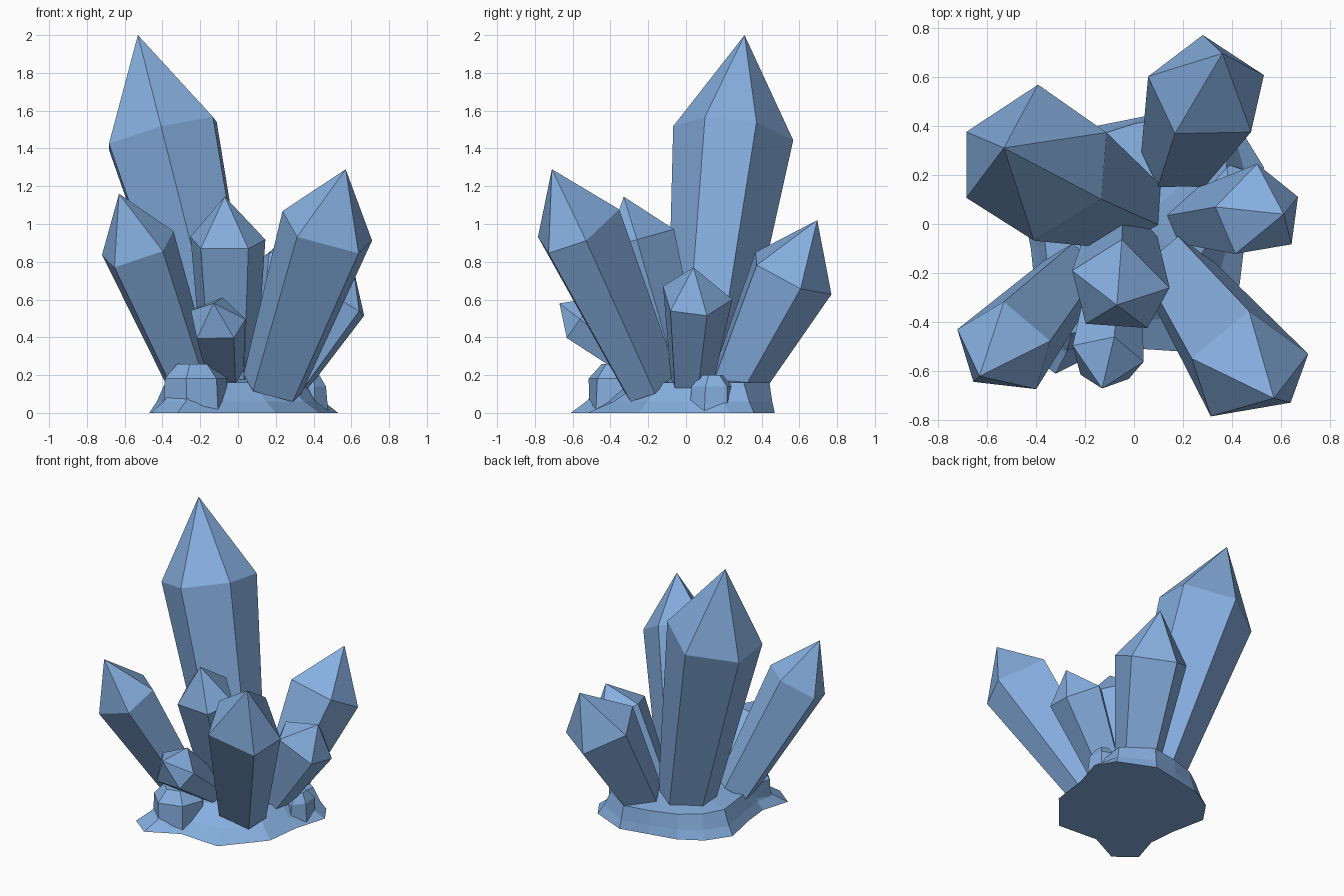
import bpy, bmesh, math, random
from mathutils import Vector

cube = bpy.data.objects.get("Cube")
if cube:
    bpy.data.objects.remove(cube, do_unlink=True)

random.seed(4)
BLUE = (0.235, 0.425, 0.735, 1)
blue = bpy.data.materials.new("crystal_blue")
blue.use_nodes = True
blue.diffuse_color = BLUE
blue.node_tree.nodes["Principled BSDF"].inputs["Base Color"].default_value = BLUE


def finish(name, bm):
    """Turn a bmesh into a flat-shaded blue object."""
    bmesh.ops.recalc_face_normals(bm, faces=bm.faces)
    mesh = bpy.data.meshes.new(name)
    bm.to_mesh(mesh)
    bm.free()
    mesh.materials.append(blue)
    obj = bpy.data.objects.new(name, mesh)
    bpy.context.collection.objects.link(obj)
    return obj


def bridge(bm, low, high):
    n = len(low)
    for i in range(n):
        j = (i + 1) % n
        bm.faces.new((low[i], low[j], high[j], high[i]))


def fan(bm, ring, apex):
    for i in range(len(ring)):
        bm.faces.new((ring[i], ring[(i + 1) % len(ring)], apex))


def crystal(name, base, base_r, shoulder, shoulder_r, tip, corners):
    """Tapered prism with a pointed cap; corners are the edges' compass angles."""
    base, shoulder = Vector(base), Vector(shoulder)
    axis = (shoulder - base).normalized()
    spokes = []
    for angle in corners:
        c, s = math.cos(math.radians(angle)), math.sin(math.radians(angle))
        spokes.append(Vector((c, s, -(c * axis.x + s * axis.y) / axis.z)).normalized())
    bm = bmesh.new()
    low = [bm.verts.new(base + base_r * spoke) for spoke in spokes]
    high = [bm.verts.new(shoulder + shoulder_r * spoke) for spoke in spokes]
    bm.faces.new(low)
    bridge(bm, low, high)
    fan(bm, high, bm.verts.new(tip))
    return finish(name, bm)


def lump(name, centre, size, turn):
    """Blocky boulder: a stepped, jittered six-sided mound on the ground."""
    bm = bmesh.new()
    rings = []
    for height, spread in ((0, 1.0), (0.7, 0.95), (1, 0.5)):
        ring = []
        for i in range(6):
            a = math.radians(turn) + math.tau * i / 6
            k = spread * random.uniform(0.92, 1.06)
            ring.append(bm.verts.new((centre[0] + k * size[0] * math.cos(a),
                                      centre[1] + k * size[1] * math.sin(a),
                                      height * size[2])))
        rings.append(ring)
    bm.faces.new(rings[0])
    bridge(bm, rings[0], rings[1])
    bridge(bm, rings[1], rings[2])
    bm.faces.new(rings[2])
    return finish(name, bm)


# Crystals
crystal("tall_crystal", (-0.05, 0.08, 0.1), 0.185,
        (-0.402, 0.25, 1.48), 0.32, (-0.53, 0.31, 2.0), (-91, -29, 23, 88, 156, 207))
crystal("front_left_crystal", (0.18, -0.2, 0.14), 0.165,
        (0.468, -0.585, 0.97), 0.255, (0.57, -0.71, 1.29), (-40, 13, 90, 171, 232))
crystal("front_right_crystal", (-0.25, -0.2, 0.15), 0.13,
        (-0.53, -0.51, 0.875), 0.21, (-0.63, -0.62, 1.16), (10, 90, 157, 227, 309))
crystal("middle_crystal", (-0.05, -0.03, 0.12), 0.14,
        (-0.06, -0.26, 0.915), 0.205, (-0.07, -0.33, 1.145), (0, 87, 160, 227, 305))
crystal("small_front_crystal", (-0.08, -0.2, 0.22), 0.11,
        (-0.115, -0.55, 0.49), 0.155, (-0.13, -0.67, 0.58), (-41, -4, 69, 158, 212))
crystal("left_crystal", (0.24, 0.02, 0.14), 0.12,
        (0.505, 0.045, 0.61), 0.2, (0.61, 0.04, 0.77), (-43, 22, 91, 172, 241))
crystal("back_crystal", (0.18, 0.26, 0.16), 0.155,
        (0.30, 0.545, 0.735), 0.25, (0.36, 0.695, 1.02), (-44, 15, 95, 167, 233))

# Rock base: ground outline as x, y, inset of the upper ledge
outline = [(0.46, 0, .75), (0.53, 0.23, .7), (0.45, 0.36, .85), (0.2, 0.47, .94),
           (0, 0.43, .95), (-0.2, 0.39, .9), (-0.36, 0.3, .86), (-0.47, 0.14, .82),
           (-0.42, -0.1, .86), (-0.4, -0.3, .86), (-0.46, -0.5, .7),
           (-0.32, -0.61, .72), (-0.1, -0.5, .6), (0.2, -0.52, .45), (0.43, -0.25, .6)]
bm = bmesh.new()
ground = [bm.verts.new((x, y, 0)) for x, y, k in outline]
skirt = [bm.verts.new((x * (k + 1.1) / 2.1, y * (k + 1.1) / 2.1, 0.06)) for x, y, k in outline]
ledge = [bm.verts.new((x * k, y * k, 0.16)) for x, y, k in outline]
bm.faces.new(ground)
bridge(bm, ground, skirt)
bridge(bm, skirt, ledge)
fan(bm, ledge, bm.verts.new((0, 0, 0.21)))
finish("rock_base", bm)

# Boulders on the rock base
lump("front_boulder", (-0.23, -0.36), (0.18, 0.17, 0.26), 15)
lump("side_boulder", (0.39, 0.14), (0.09, 0.12, 0.2), 40)
